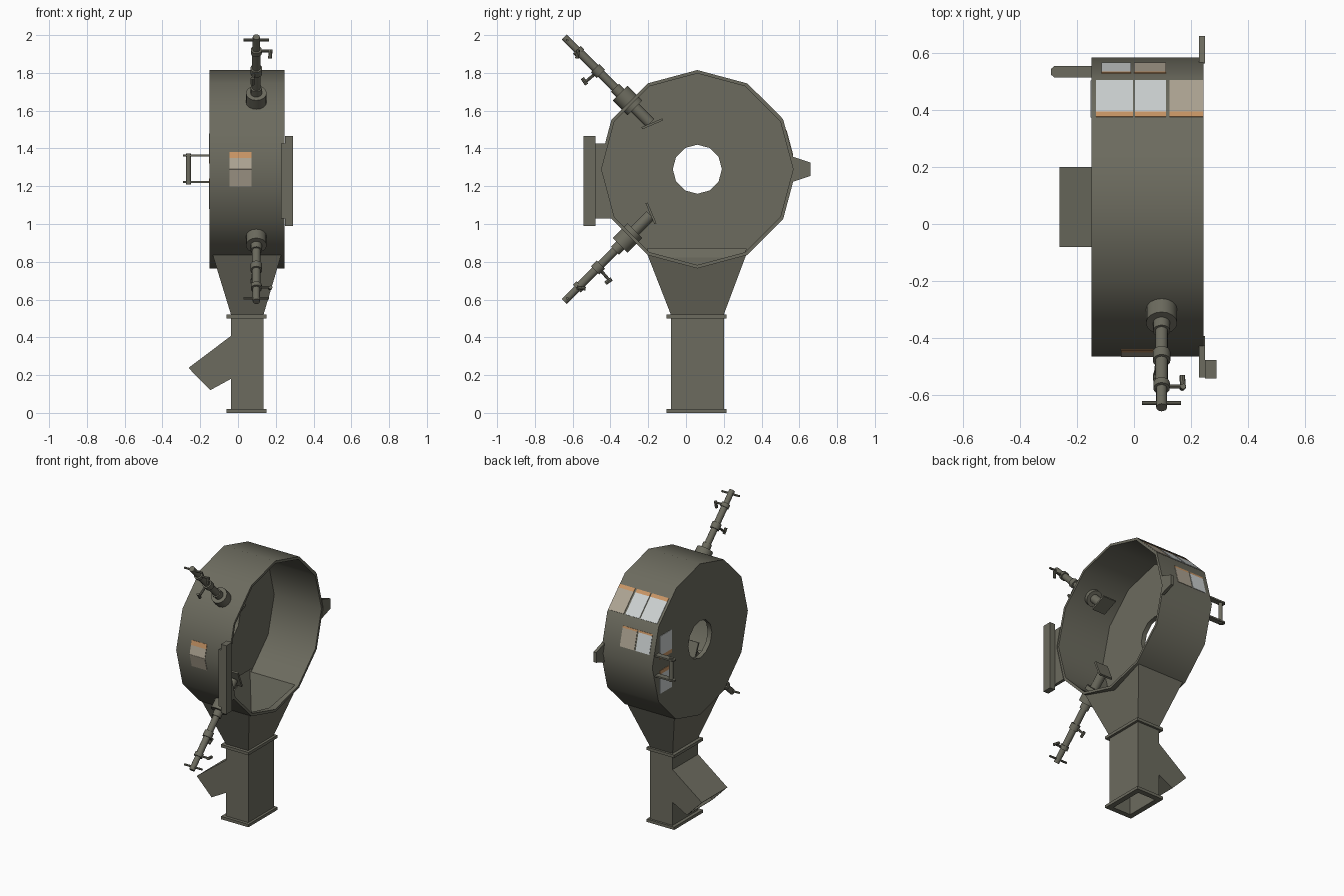
import bpy, bmesh, math
from mathutils import Matrix, Vector

if "Cube" in bpy.data.objects:
    bpy.data.objects.remove(bpy.data.objects["Cube"])

CY, CZ, R = 0.06, 1.29, 0.525          # drum axis and radius
APO = R * math.cos(math.radians(15))   # distance of drum facets from axis


def material(name, rgb):
    m = bpy.data.materials.new(name)
    m.diffuse_color = (*rgb, 1)
    m.use_nodes = True
    m.node_tree.nodes["Principled BSDF"].inputs["Base Color"].default_value = m.diffuse_color
    return m


GREY = material("olive_grey", (0.150, 0.147, 0.113))
WHITE = material("label_white", (0.60, 0.63, 0.63))
BEIGE = material("label_beige", (0.42, 0.37, 0.29))
ORANGE = material("label_orange", (0.58, 0.30, 0.13))


def loft(name, rings, cyclic=False, mat=GREY, smooth=False, matrix=None):
    """Skin rings of points; capped at both ends unless cyclic."""
    bm = bmesh.new()
    vs = [[bm.verts.new(p) for p in ring] for ring in rings]
    n = len(vs[0])
    for i in range(len(vs) if cyclic else len(vs) - 1):
        a, b = vs[i], vs[(i + 1) % len(vs)]
        for j in range(n):
            k = (j + 1) % n
            bm.faces.new((a[j], a[k], b[k], b[j]))
    if not cyclic:
        bm.faces.new(vs[0])
        bm.faces.new(vs[-1])
    bmesh.ops.recalc_face_normals(bm, faces=bm.faces)
    me = bpy.data.meshes.new(name)
    bm.to_mesh(me)
    bm.free()
    ob = bpy.data.objects.new(name, me)
    bpy.context.collection.objects.link(ob)
    me.materials.append(mat)
    if matrix:
        ob.matrix_world = matrix
    if smooth:
        select(ob)
        bpy.ops.object.shade_smooth_by_angle(angle=math.radians(40))
    return ob


def select(ob):
    bpy.ops.object.select_all(action='DESELECT')
    ob.select_set(True)
    bpy.context.view_layer.objects.active = ob


def cut(ob, cutter):
    m = ob.modifiers.new("cut", 'BOOLEAN')
    m.operation, m.solver, m.object = 'DIFFERENCE', 'EXACT', cutter
    select(ob)
    bpy.ops.object.modifier_apply(modifier=m.name)


def rect(x0, x1, y0, y1, z, inset=0):
    x0, x1, y0, y1 = x0 + inset, x1 - inset, y0 + inset, y1 - inset
    return [(x0, y0, z), (x1, y0, z), (x1, y1, z), (x0, y1, z)]


def box(name, x0, x1, y0, y1, z0, z1, mat=GREY, matrix=None):
    return loft(name, [rect(x0, x1, y0, y1, z0), rect(x0, x1, y0, y1, z1)],
                mat=mat, matrix=matrix)


def frame(name, r, z0, z1, wall):
    """Open rectangular tube standing on z0."""
    return loft(name, [rect(*r, z0), rect(*r, z1), rect(*r, z1, wall), rect(*r, z0, wall)], True)


def plate_x(name, pts, x0, x1):
    """Flat outline in y, z given thickness along x."""
    return loft(name, [[(x, y, z) for y, z in pts] for x in (x0, x1)])


def drum_ring(x, r):
    return [(x, CY + r * math.sin(a), CZ + r * math.cos(a))
            for a in (i * math.pi / 6 for i in range(12))]


def rod(name, p, q, r, matrix=None, sides=12):
    p, q = Vector(p), Vector(q)
    rot = (q - p).to_track_quat('Z', 'Y')
    circle = [rot @ Vector((r * math.cos(t), r * math.sin(t), 0))
              for t in (i * math.tau / sides for i in range(sides))]
    return loft(name, [[c + e for c in circle] for e in (p, q)], smooth=True, matrix=matrix)


# Drum: open towards +x, back plate with a round hole
drum = loft("drum", [drum_ring(x, r) for x, r in (
    (-0.15, 0.13), (-0.15, R), (0.245, R), (0.245, R - 0.018),
    (-0.118, R - 0.018), (-0.118, 0.13))], True, smooth=True)


# Hopper: tapered shell trimmed to the drum, with an outlet cut in the drum floor
def hopper_rect(z, inset=0):
    t = (z - 0.52) / 0.32
    return rect(-0.037 - 0.098 * t, 0.135 + 0.095 * t, -0.08 - 0.125 * t, 0.2 + 0.12 * t, z, inset)


hopper = loft("hopper", [hopper_rect(0.51), hopper_rect(0.845),
                         hopper_rect(0.845, 0.012), hopper_rect(0.51, 0.012)], True)
inner = loft("outlet_cutter", [hopper_rect(0.6, 0.012), hopper_rect(0.87, 0.012)])
trim = loft("drum_cutter", [drum_ring(-0.4, R - 0.01), drum_ring(0.4, R - 0.01)])
cut(drum, inner)
cut(hopper, trim)
for helper in (inner, trim):
    bpy.data.objects.remove(helper)

# Duct with flanges at both ends
frame("duct", (-0.037, 0.135, -0.08, 0.2), 0.005, 0.51, 0.014)
for name, z in (("bottom_flange", 0), ("top_flange", 0.5)):
    frame(name, (-0.06, 0.152, -0.102, 0.215), z, z + 0.02, 0.037)

# Side branch of the duct: open sloping chute
a, b, c, d = (-0.034, 0.41), (-0.262, 0.238), (-0.147, 0.12), (-0.034, 0.182)


def branch_ring(p, q, w):
    p, q = Vector(p), Vector(q)
    e = (q - p).normalized() * w
    p, q = p + e, q - e
    return [(p.x, -0.08 + w, p.y), (q.x, -0.08 + w, q.y), (q.x, 0.2 - w, q.y), (p.x, 0.2 - w, p.y)]


loft("side_chute", [branch_ring(a, d, 0), branch_ring(b, c, 0),
                    branch_ring(b, c, 0.012), branch_ring(a, d, 0.012)], True)

# Door latch bar and hinge tab at the open rim
plate_x("latch_plate", [(-0.54, 1.03), (-0.394, 1.03), (-0.46, 1.29),
                        (-0.427, 1.425), (-0.54, 1.425)], 0.228, 0.249)
box("latch_bar", 0.249, 0.29, -0.543, -0.478, 0.99, 1.467)
plate_x("hinge_tab", [(0.564, 1.357), (0.66, 1.325), (0.66, 1.255),
                      (0.564, 1.223), (0.58, 1.29)], 0.228, 0.249)

# Handle on the back plate
tab = [(-0.148, 0.515), (-0.148, 0.555), (-0.28, 0.555), (-0.292, 0.545),
       (-0.292, 0.525), (-0.28, 0.515)]
for name, z in (("upper_handle_arm", 1.358), ("lower_handle_arm", 1.217)):
    loft(name, [[(x, y, h) for x, y in tab] for h in (z, z + 0.011)])
rod("handle_grip", (-0.262, 0.535, 1.21), (-0.262, 0.535, 1.373), 0.014)

# Two spray lances pointing at the drum axis, 90 degrees apart (local z points outward)
for side, angle in (("upper", 45), ("lower", 135)):
    m = Matrix.Translation((0.097, 0.055, CZ)) @ Matrix.Rotation(math.radians(angle), 4, 'X')
    for part, s0, s1, r in (("sleeve", 0.345, 0.61, 0.03), ("socket", 0.46, 0.57, 0.055),
                            ("pipe", 0.6, 0.88, 0.022), ("lower_collar", 0.715, 0.757, 0.031),
                            ("upper_collar", 0.868, 0.895, 0.029), ("tip", 0.88, 0.99, 0.019)):
        rod(f"{side}_lance_{part}", (0, 0, s0), (0, 0, s1), r, m, 16)
    for part, p, q, r in (
            ("cross_bar", (-0.068, 0, 0.967), (0.068, 0, 0.967), 0.007),
            ("side_lever", (0, 0, 0.885), (0.08, 0, 0.885), 0.007),
            ("side_lever_grip", (0.076, 0.005, 0.89), (0.072, -0.032, 0.862), 0.010),
            ("rear_lever", (-0.012, 0, 0.735), (-0.02, -0.09, 0.742), 0.008),
            ("rear_lever_grip", (-0.02, -0.086, 0.768), (-0.02, -0.094, 0.728), 0.010)):
        rod(f"{side}_lance_{part}", p, q, r, m, 8)
    box(f"{side}_lance_plate", -0.05, 0.05, -0.06, 0.06, -0.006, 0.006,
        matrix=m @ Matrix.Translation((0, 0.005, 0.335)) @ Matrix.Rotation(math.radians(-22), 4, 'X'))


# Labels: thin plates on drum facets (angle from +y, t along the facet)
def label(name, angle, x0, x1, t0, t1, mat):
    m = Matrix.Translation((0, CY, CZ)) @ Matrix.Rotation(math.radians(angle), 4, 'X')
    box(name, x0, x1, APO - 0.002, APO + 0.003, t0, t1, mat, m)


for i, (x0, x1, mat) in enumerate(((-0.133, -0.004, WHITE), (0.004, 0.112, WHITE),
                                   (0.125, 0.244, BEIGE))):
    label(f"upper_label_{i}", 45, x0, x1, -0.122, 0.035, mat)
    label(f"upper_label_band_{i}", 45, x0, x1, 0.035, 0.06, ORANGE)
for i, (x0, x1, mat) in enumerate(((-0.115, -0.01, WHITE), (0.0, 0.112, BEIGE))):
    label(f"middle_label_{i}", 15, x0, x1, -0.058, 0.064, mat)
    label(f"middle_label_band_{i}", 15, x0, x1, 0.064, 0.077, ORANGE)
label("front_label_band", 165, -0.045, 0.072, 0.043, 0.075, ORANGE)
label("front_label_top", 165, -0.045, 0.072, 0.075, 0.136, BEIGE)
label("front_label_bottom", 195, -0.045, 0.072, -0.136, -0.043, BEIGE)

# Labels on the back plate
for name, z0, z1, mat in (("back_label_upper", 1.345, 1.48, WHITE),
                          ("back_label_upper_band", 1.32, 1.345, ORANGE),
                          ("back_label_lower", 1.08, 1.215, WHITE),
                          ("back_label_lower_band", 1.215, 1.24, ORANGE)):
    box(name, -0.153, -0.148, 0.375, 0.505, z0, z1, mat)
